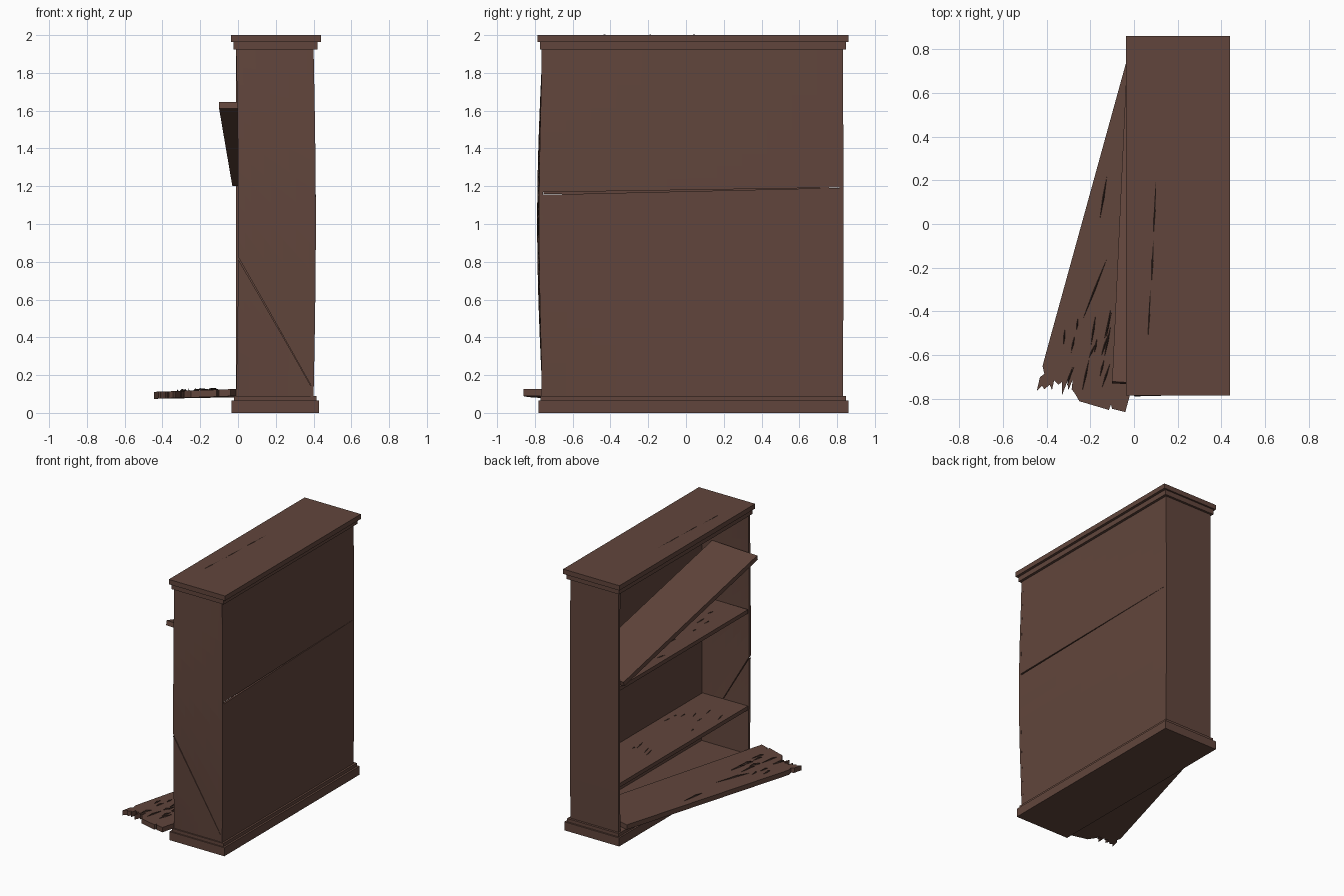
import bpy, bmesh, math, random
from mathutils import Vector

if "Cube" in bpy.data.objects:
    bpy.data.objects.remove(bpy.data.objects["Cube"])

random.seed(4)
wood = bpy.data.materials.new("dark_wood")
wood.diffuse_color = (0.12, 0.06, 0.045, 1)
wood.use_nodes = True
wood.node_tree.nodes["Principled BSDF"].inputs["Base Color"].default_value = wood.diffuse_color
dark = bpy.data.materials.new("splinter_wood")
dark.diffuse_color = (0.05, 0.028, 0.022, 1)
dark.use_nodes = True
dark.node_tree.nodes["Principled BSDF"].inputs["Base Color"].default_value = dark.diffuse_color


def finish(name, bm, mat=wood):
    bmesh.ops.recalc_face_normals(bm, faces=bm.faces)
    me = bpy.data.meshes.new(name)
    bm.to_mesh(me)
    bm.free()
    me.materials.append(mat)
    ob = bpy.data.objects.new(name, me)
    bpy.context.collection.objects.link(ob)
    return ob


def box(name, x, y, z):
    bm = bmesh.new()
    bmesh.ops.create_cube(bm, size=1)
    for v in bm.verts:
        v.co = [(a + b) / 2 + c * (b - a) for (a, b), c in zip((x, y, z), v.co)]
    return finish(name, bm)


def board(name, corners, thick, bulge=None, n=12):
    """Four-cornered board, gridded, pushed by bulge(p) and thickened along thick."""
    a, b, c, d = [Vector(p) for p in corners]
    bm = bmesh.new()
    grid = []
    for i in range(n + 1):
        for j in range(n + 1):
            u, w = i / n, j / n
            p = a.lerp(b, u).lerp(d.lerp(c, u), w)
            grid.append(bm.verts.new(p + (bulge(p) if bulge else Vector())))
    for i in range(n):
        for j in range(n):
            k = i * (n + 1) + j
            bm.faces.new((grid[k], grid[k + 1], grid[k + n + 2], grid[k + n + 1]))
    ext = bmesh.ops.extrude_face_region(bm, geom=bm.faces[:])
    for v in ext["geom"]:
        if isinstance(v, bmesh.types.BMVert):
            v.co += Vector(thick)
    return finish(name, bm)


def slab(name, outline, z_of, t):
    """Flat outline in x, y with a tilted underside z_of(x, y), thickness t."""
    bm = bmesh.new()
    f = bm.faces.new([bm.verts.new((x, y, z_of(x, y))) for x, y in outline])
    ext = bmesh.ops.extrude_face_region(bm, geom=[f])
    for v in ext["geom"]:
        if isinstance(v, bmesh.types.BMVert):
            v.co.z += t
    return finish(name, bm)


# Stepped plinth and cornice
box("plinth", (-0.035, 0.43), (-0.78, 0.86), (0, 0.065))
box("plinth_step", (-0.022, 0.415), (-0.77, 0.847), (0.065, 0.09))
box("cornice_step", (-0.025, 0.42), (-0.773, 0.847), (1.925, 1.963))
box("cornice", (-0.037, 0.44), (-0.785, 0.86), (1.963, 2.0))

# Bowed end panel, split by a diagonal crack
Z0, Z1 = 0.09, 1.925


def wave(z):
    return math.sin(math.pi * (z - Z0) / (Z1 - Z0))


def end_bow(p):
    s = wave(p.z)
    return Vector((0.012 * s, -0.028 * s * (1 - 0.9 * max(p.x, 0)), 0))


Y = -0.76
board("cracked_end_upper", [(-0.01, Y, 0.825), (0.4, Y, 0.12), (0.4, Y, Z1), (-0.01, Y, Z1)],
      (0, 0.02, 0), end_bow)
board("cracked_end_lower", [(-0.01, Y, Z0), (0.4, Y, Z0), (0.4, Y, 0.117), (-0.01, Y, 0.812)],
      (0, 0.02, 0), end_bow)

# Sound end panel
board("far_end", [(-0.01, 0.83, Z0), (0.4, 0.83, Z0), (0.4, 0.83, Z1), (-0.01, 0.83, Z1)],
      (0, -0.02, 0), lambda p: Vector((0, 0.004 * wave(p.z), 0)))


# Back boards, sprung apart along a tapering crack
def back_bow(p):
    return Vector((0.011 * wave(p.z) * (0.83 - p.y) / 1.59, 0, 0))


def low_bow(p):
    return back_bow(p) + Vector((0.004 * max(0, p.z - 0.9) * (0.83 - p.y), 0, 0))


yl, yr, X = -0.765, 0.826, 0.4
board("back_lower", [(X, yl, Z0), (X, yr, Z0), (X, yr, 1.192), (X, yl, 1.155)], (-0.015, 0, 0), low_bow)
board("back_upper", [(X, yl, 1.168), (X, yr, 1.193), (X, yr, Z1), (X, yl, Z1)], (-0.015, 0, 0), back_bow)

# Standing shelves
for name, z in (("lower_shelf", 0.45), ("upper_shelf", 1.19)):
    box(name, (0.003, 0.386), (-0.755, 0.815), (z - 0.03, z))

# Fallen shelf leaning across the top bay
board("leaning_shelf", [(-0.1, -0.72, 1.645), (0.30, -0.745, 1.645), (0.375, 0.775, 1.235), (-0.03, 0.8, 1.235)],
      (0, -0.008, -0.034), n=2)

# Broken plank sliding out over the plinth
plank = [(-0.03, 0.76), (0.372, 0.65), (-0.04, -0.86), (-0.1, -0.845), (-0.105, -0.825), (-0.115, -0.85),
         (-0.25, -0.81), (-0.27, -0.775), (-0.285, -0.755), (-0.28, -0.71), (-0.30, -0.76), (-0.305, -0.72),
         (-0.33, -0.785), (-0.328, -0.72), (-0.345, -0.735), (-0.365, -0.715), (-0.375, -0.76),
         (-0.385, -0.735), (-0.41, -0.755), (-0.42, -0.74), (-0.445, -0.765), (-0.43, -0.70), (-0.41, -0.685),
         (-0.418, -0.65), (-0.405, -0.60)]


def plank_z(x, y):
    return 0.09 + 0.035 * min(x, 0)


slab("broken_plank", plank, plank_z, 0.037)


# Splinters lying along the grain
def splinters(name, spots, z_of, turn, spread=0.1, rise=0.004):
    bm = bmesh.new()
    for x, y, length in spots:
        a = turn + random.uniform(-spread, spread)
        d = Vector((math.sin(a), math.cos(a), 0)) * length / 2
        s = Vector((math.cos(a), -math.sin(a), 0)) * 0.004
        z = z_of(x, y)
        c = Vector((x, y, z))
        ring = [bm.verts.new(c + o) for o in (d, s, -d, -s)]
        tip = bm.verts.new(c + Vector((0, 0, rise)) - d * 0.3)
        for i in range(4):
            bm.faces.new((ring[i], ring[(i + 1) % 4], tip))
        bm.faces.new(ring[::-1])
    return finish(name, bm, dark)


def scatter(n, x0, x1, y0, y1, l0, l1):
    return [(random.uniform(x0, x1), random.uniform(y0, y1), random.uniform(l0, l1)) for _ in range(n)]


splinters("cornice_splinters", [(0.095, 0.08, 0.26), (0.085, -0.16, 0.2), (0.07, -0.4, 0.22)],
          lambda x, y: 2.0, 0.05, 0.01, 0.002)
splinters("plank_splinters", scatter(16, -0.33, -0.1, -0.72, -0.4, 0.05, 0.16) + [(-0.14, 0.12, 0.2), (-0.18, -0.3, 0.3)],
          lambda x, y: plank_z(x, y) + 0.037, 0.27, 0.2, 0.01)
for name, z in (("lower_shelf_splinters", 0.45), ("upper_shelf_splinters", 1.19)):
    splinters(name, scatter(12, 0.04, 0.34, -0.65, 0.3, 0.04, 0.12), lambda x, y: z, 0, 0.3)
